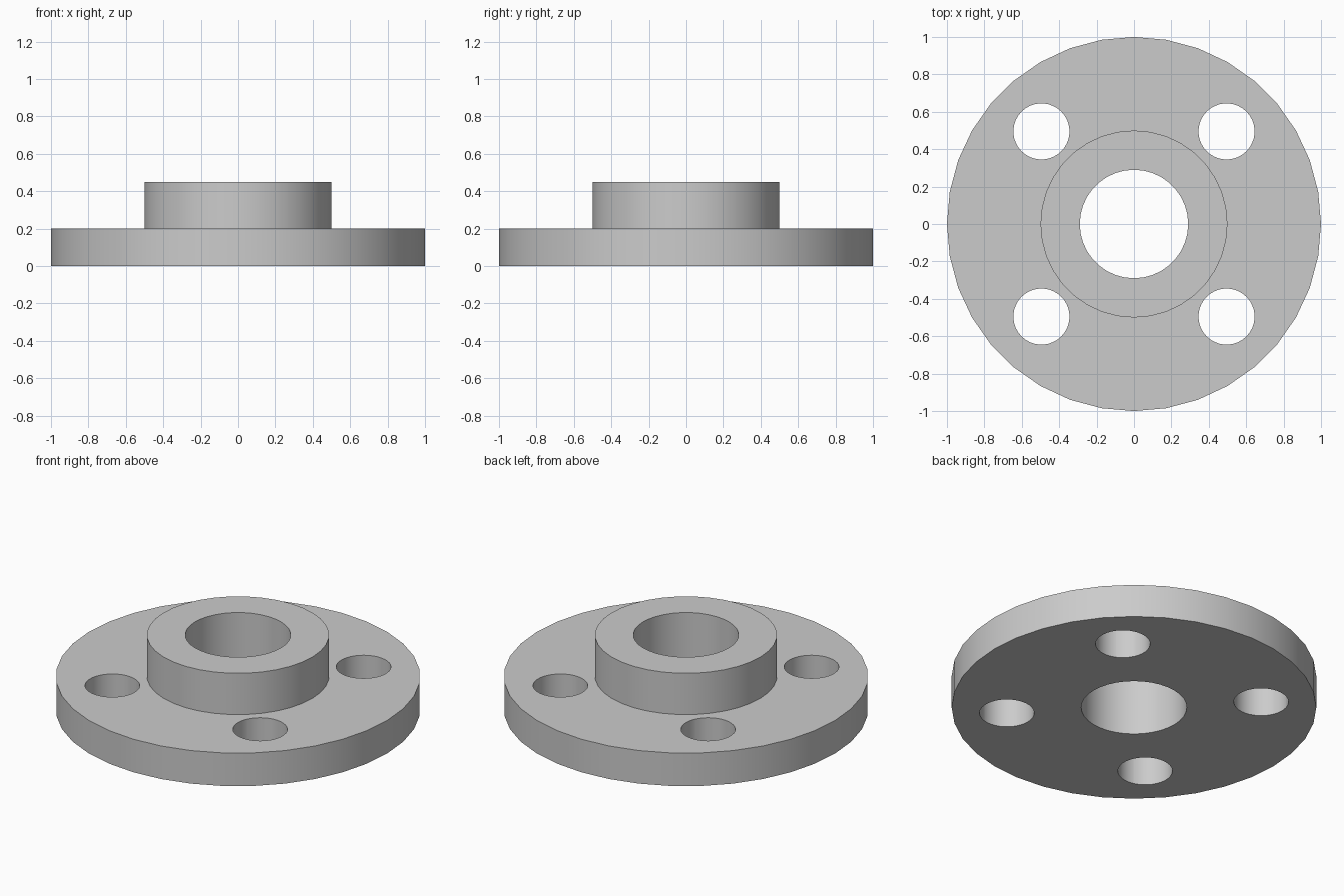
import bpy, bmesh, math
from mathutils import Matrix, Vector

SEGMENTS = 36
DISC_R, HUB_R, BORE_R = 1.0, 0.5, 0.29
DISC_H, HUB_H = 0.2, 0.45
HOLE_R, HOLE_CIRCLE = 0.15, 0.7

if "Cube" in bpy.data.objects:
    bpy.data.objects.remove(bpy.data.objects["Cube"], do_unlink=True)

# Material
grey = bpy.data.materials.new("plain_grey")
grey.use_nodes = True
colour = (0.6, 0.6, 0.6, 1.0)
grey.diffuse_color = colour
grey.node_tree.nodes["Principled BSDF"].inputs["Base Color"].default_value = colour


def make_object(name, bm):
    bmesh.ops.recalc_face_normals(bm, faces=bm.faces[:])
    mesh = bpy.data.meshes.new(name)
    bm.to_mesh(mesh)
    bm.free()
    mesh.materials.append(grey)
    obj = bpy.data.objects.new(name, mesh)
    bpy.context.collection.objects.link(obj)
    return obj


# Flange body: disc, raised hub and through bore, turned from one closed profile
profile = [(BORE_R, 0), (DISC_R, 0), (DISC_R, DISC_H),
           (HUB_R, DISC_H), (HUB_R, HUB_H), (BORE_R, HUB_H)]
bm = bmesh.new()
verts = [bm.verts.new(Vector((r, 0, z))) for r, z in profile]
edges = [bm.edges.new((a, b)) for a, b in zip(verts, verts[1:] + verts[:1])]
bmesh.ops.spin(bm, geom=verts + edges, cent=(0, 0, 0), axis=(0, 0, 1),
               angle=math.tau, steps=SEGMENTS, use_merge=True)
bmesh.ops.remove_doubles(bm, verts=bm.verts[:], dist=0.0001)
flange = make_object("flange", bm)

# Bolt hole cutters, evenly spaced on the bolt circle
bm = bmesh.new()
for i in range(4):
    turn = Matrix.Rotation(math.radians(45 + 90 * i), 4, "Z")
    place = turn @ Matrix.Translation((HOLE_CIRCLE, 0, DISC_H / 2))
    bmesh.ops.create_cone(bm, cap_ends=True, segments=SEGMENTS, radius1=HOLE_R,
                          radius2=HOLE_R, depth=DISC_H * 2, matrix=place)
cutter = make_object("bolt_hole_cutter", bm)
cutter.hide_render = True

# Drill the holes
drill = flange.modifiers.new("bolt_holes", "BOOLEAN")
drill.operation = "DIFFERENCE"
drill.solver = "EXACT"
drill.object = cutter
bpy.ops.object.select_all(action="DESELECT")
flange.select_set(True)
bpy.context.view_layer.objects.active = flange
bpy.ops.object.modifier_apply(modifier=drill.name)
bpy.data.objects.remove(cutter, do_unlink=True)

# Smooth round walls, crisp rims
bpy.ops.object.shade_smooth_by_angle(angle=math.radians(30))
